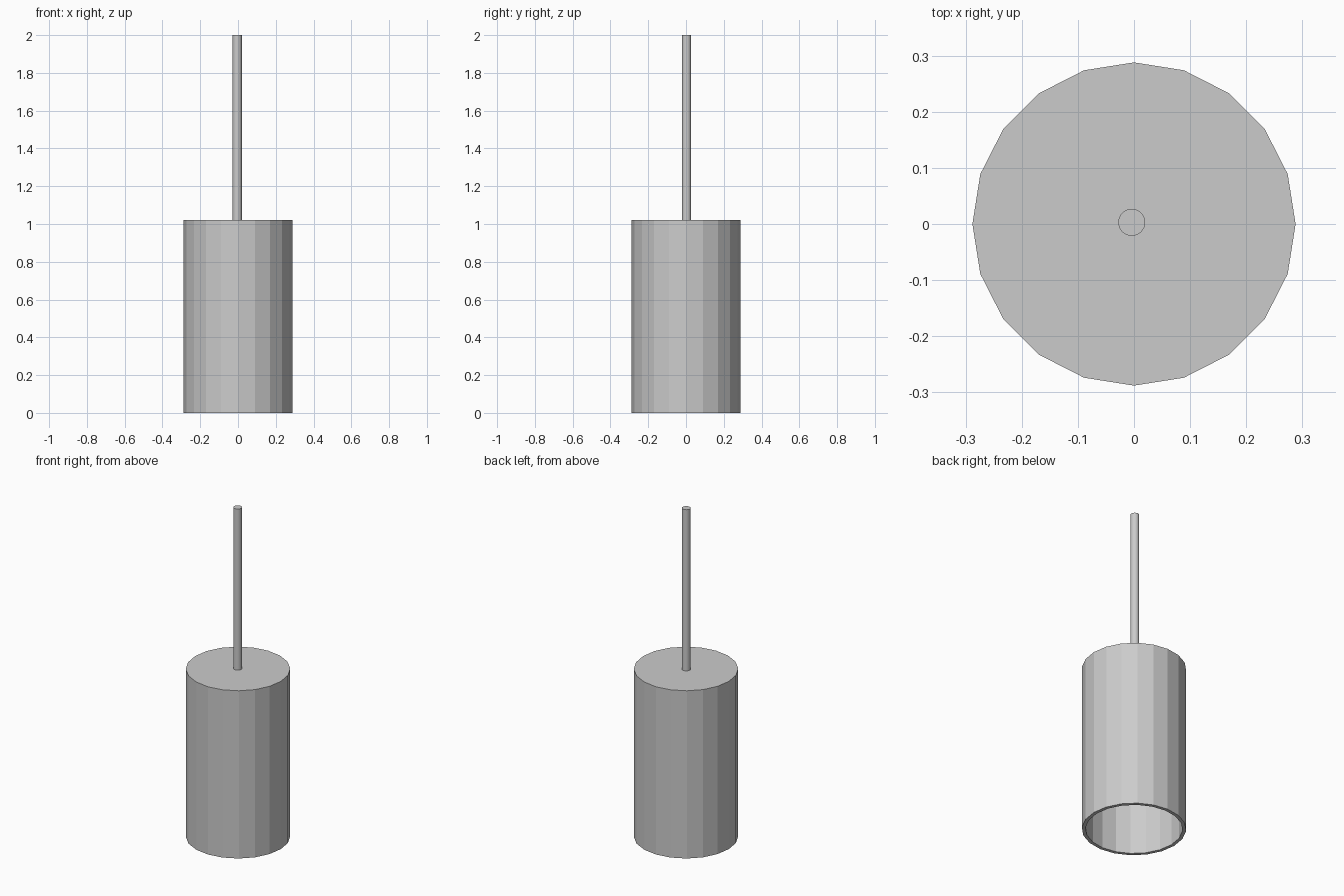
import bpy, bmesh, math

if "Cube" in bpy.data.objects:
    bpy.data.objects.remove(bpy.data.objects["Cube"])

def lathe(name, profile, sides, x=0.0, y=0.0):
    """Revolve a (radius, z) profile; both ends are capped with an n-gon."""
    bm = bmesh.new()
    rings = []
    for r, z in profile:
        rings.append([bm.verts.new((x + r * math.cos(2 * math.pi * i / sides),
                                    y + r * math.sin(2 * math.pi * i / sides), z))
                      for i in range(sides)])
    for a, b in zip(rings, rings[1:]):
        for i in range(sides):
            j = (i + 1) % sides
            bm.faces.new((a[i], a[j], b[j], b[i]))
    bm.faces.new(rings[0])
    bm.faces.new(rings[-1])
    bmesh.ops.recalc_face_normals(bm, faces=bm.faces)
    mesh = bpy.data.meshes.new(name)
    bm.to_mesh(mesh)
    bm.free()
    obj = bpy.data.objects.new(name, mesh)
    bpy.context.collection.objects.link(obj)
    return obj

# Hollow shade: closed top, open bottom, 20 flat sides
lathe("lamp_shade", [(0.268, 1.0), (0.268, 0.0), (0.288, 0.0), (0.288, 1.02)], 20)

# Thin hanging rod, very slightly off centre
rod = lathe("hanging_rod", [(0.024, 1.01), (0.024, 2.0)], 32, -0.004, 0.003)
bpy.context.view_layer.objects.active = rod
rod.select_set(True)
bpy.ops.object.shade_smooth_by_angle(angle=math.radians(30))
